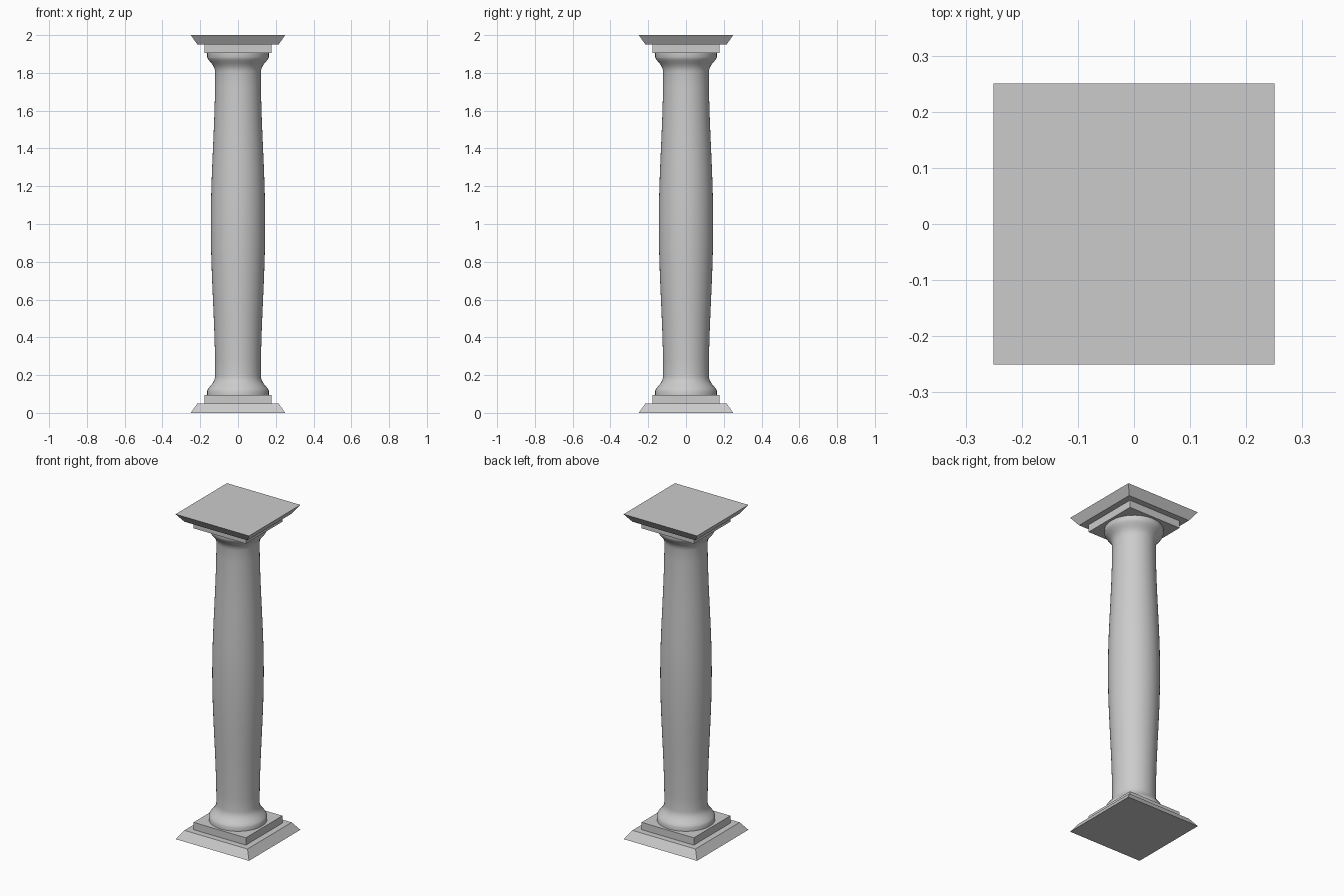
import bpy, bmesh, math

if "Cube" in bpy.data.objects:
    bpy.data.objects.remove(bpy.data.objects["Cube"])

HEIGHT = 2.0
SEGMENTS = 48


def finish(name, bm, smooth=False):
    bmesh.ops.recalc_face_normals(bm, faces=bm.faces)
    mesh = bpy.data.meshes.new(name)
    bm.to_mesh(mesh)
    bm.free()
    obj = bpy.data.objects.new(name, mesh)
    bpy.context.collection.objects.link(obj)
    if smooth:
        bpy.ops.object.select_all(action='DESELECT')
        obj.select_set(True)
        bpy.context.view_layer.objects.active = obj
        bpy.ops.object.shade_smooth_by_angle(angle=math.radians(40))
    return obj


def loft(name, rings, smooth=False):
    """Skin a stack of equal-sized point rings and cap both ends."""
    bm = bmesh.new()
    loops = [[bm.verts.new(p) for p in ring] for ring in rings]
    n = len(loops[0])
    for a, b in zip(loops, loops[1:]):
        for i in range(n):
            j = (i + 1) % n
            bm.faces.new((a[i], a[j], b[j], b[i]))
    bm.faces.new(loops[0])
    bm.faces.new(loops[-1])
    return finish(name, bm, smooth)


def square(h, z):
    return [(-h, -h, z), (h, -h, z), (h, h, z), (-h, h, z)]


def circle(r, z):
    step = 2 * math.pi / SEGMENTS
    return [(r * math.cos(i * step), r * math.sin(i * step), z) for i in range(SEGMENTS)]


# Square slabs: the capital repeats the base upside down
for prefix, flip in (("base", False), ("capital", True)):
    def level(z):
        return HEIGHT - z if flip else z
    loft(prefix + "_bevelled_slab", [square(0.25, level(0)), square(0.215, level(0.05))])
    loft(prefix + "_block", [square(0.178, level(0.05)), square(0.178, level(0.095))])

# Round shaft: flared foot, then a gentle swelling towards mid height
lower = [(0.163, 0.095), (0.163, 0.117), (0.159, 0.126), (0.151, 0.137), (0.140, 0.150),
         (0.130, 0.164), (0.124, 0.178), (0.121, 0.195)]
for k in range(1, 12):
    t = k / 11
    swell = 0.5 - 0.5 * math.cos(math.pi * t)
    lower.append((0.121 + 0.023 * swell, 0.195 + (1.0 - 0.195) * t))
upper = [(r, HEIGHT - z) for r, z in reversed(lower[:-1])]
loft("shaft", [circle(r, z) for r, z in lower + upper], smooth=True)
